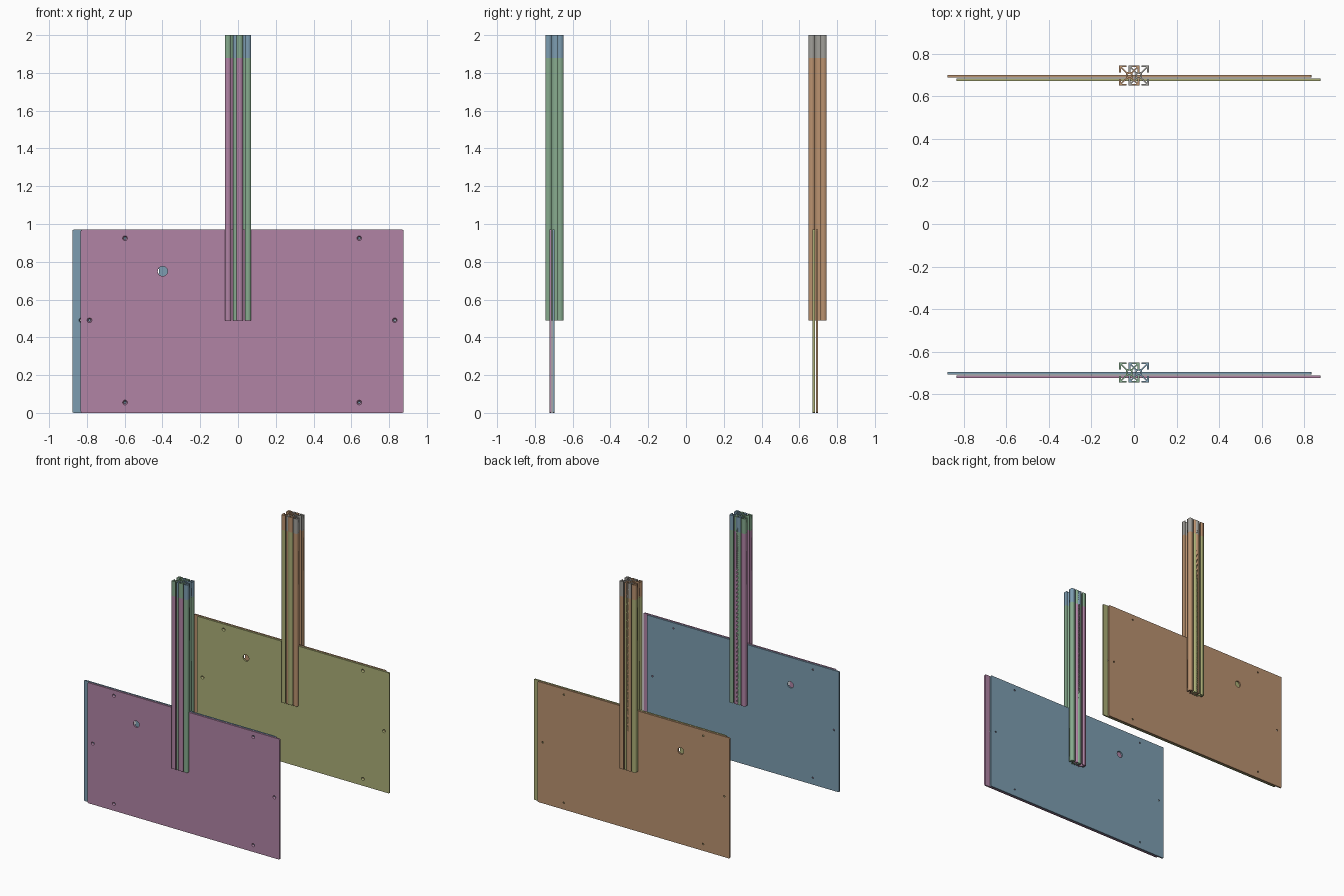
import bpy, bmesh, math
from mathutils import Matrix, Vector

cube = bpy.data.objects.get("Cube")
if cube:
    bpy.data.objects.remove(cube, do_unlink=True)


def material(name, rgb):
    """Flat material from 0-255 display values."""
    lin = [((c / 255 + 0.055) / 1.055) ** 2.4 for c in rgb] + [1.0]
    m = bpy.data.materials.new(name)
    m.use_nodes = True
    m.diffuse_color = lin
    m.node_tree.nodes["Principled BSDF"].inputs["Base Color"].default_value = lin
    return m


PINK = material("mauve pink", (177, 132, 165))
BLUE = material("steel blue", (125, 157, 177))
GREEN = material("sage green", (135, 171, 142))
OLIVE = material("olive", (172, 175, 119))
ORANGE = material("tan orange", (186, 146, 111))
GREY = material("warm grey", (161, 159, 153))


def add_object(name, mesh, mat, location=(0, 0, 0)):
    mesh.materials.clear()
    mesh.materials.append(mat)
    ob = bpy.data.objects.new(name, mesh)
    ob.location = location
    bpy.context.collection.objects.link(ob)
    return ob


# Slotted post cross-section: quarter outline turned around the axis
HALF, SLOT, LIP, CORE, WEB = 0.0475, 0.014, 0.008, 0.016, 0.005
inner = HALF - LIP
quarter = [(CORE, CORE - WEB), (inner, inner - WEB), (inner, SLOT),
           (HALF, SLOT), (HALF, HALF), (SLOT, HALF), (SLOT, inner),
           (inner - WEB, inner), (CORE - WEB, CORE)]


def post_loops():
    outline = []
    for q in range(4):
        turn = Matrix.Rotation(q * math.pi / 2, 2)
        outline += [turn @ Vector(p) for p in quarter]
    bore = [(0.009 * math.cos(a * math.pi / 8), 0.009 * math.sin(a * math.pi / 8))
            for a in range(16)]
    return [outline, bore]


def post_section(name, x, y, z0, z1, mat):
    """Extrude the slotted section between two heights."""
    curve = bpy.data.curves.new(name + "_profile", "CURVE")
    curve.dimensions = "2D"
    curve.fill_mode = "BOTH"
    curve.extrude = (z1 - z0) / 2
    for loop in post_loops():
        spline = curve.splines.new("POLY")
        spline.points.add(len(loop) - 1)
        for point, p in zip(spline.points, loop):
            point.co = (p[0], p[1], 0, 1)
        spline.use_cyclic_u = True
    temp = bpy.data.objects.new(name + "_temp", curve)
    bpy.context.collection.objects.link(temp)
    deps = bpy.context.evaluated_depsgraph_get()
    mesh = bpy.data.meshes.new_from_object(temp.evaluated_get(deps))
    bpy.data.objects.remove(temp, do_unlink=True)
    mesh.name = name
    add_object(name, mesh, mat, (x, y, (z0 + z1) / 2))


# Panel with countersunk screw holes and one cable hole
WIDTH, HEIGHT, THICK = 1.71, 0.97, 0.012
SCREWS = [(sx * 0.62, z) for sx in (-1, 1) for z in (0.055, 0.925)]
SCREWS += [(sx * 0.808, 0.49) for sx in (-1, 1)]


def panel(name, x, y, mat):
    bm = bmesh.new()
    bmesh.ops.create_cube(bm, size=1, matrix=Matrix.Translation((0, 0, HEIGHT / 2))
                          @ Matrix.Diagonal((WIDTH, THICK, HEIGHT, 1)))
    corners = [e for e in bm.edges
               if abs(e.verts[0].co.y - e.verts[1].co.y) > THICK / 2]
    bmesh.ops.bevel(bm, geom=corners, offset=0.008, segments=3, affect="EDGES",
                    profile=0.5)
    mesh = bpy.data.meshes.new(name)
    bm.to_mesh(mesh)
    bm.free()
    ob = add_object(name, mesh, mat, (x, y, 0))

    # Hole cutters, wide end towards the front
    bm = bmesh.new()
    holes = [(hx, hz, 0.016, 0.003) for hx, hz in SCREWS]
    holes.append((-0.421, 0.75, 0.026, 0.026))
    for hx, hz, front, back in holes:
        bmesh.ops.create_cone(bm, cap_ends=True, segments=24, radius1=front,
                              radius2=back, depth=THICK * 2,
                              matrix=Matrix.Translation((hx, 0, hz))
                              @ Matrix.Rotation(-math.pi / 2, 4, "X"))
    cut_mesh = bpy.data.meshes.new(name + "_holes")
    bm.to_mesh(cut_mesh)
    bm.free()
    cutter = add_object(name + "_holes", cut_mesh, mat, (x, y, 0))
    cutter.hide_render = True
    mod = ob.modifiers.new("holes", "BOOLEAN")
    mod.operation = "DIFFERENCE"
    mod.solver = "EXACT"
    mod.object = cutter
    deps = bpy.context.evaluated_depsgraph_get()
    cut = bpy.data.meshes.new_from_object(ob.evaluated_get(deps))
    ob.modifiers.clear()
    ob.data = cut
    cut.materials.clear()
    cut.materials.append(mat)
    bpy.data.objects.remove(cutter, do_unlink=True)


# Two identical stands, each a pair of staggered panels and posts
OFFSET = 0.022
FOOT, JOINT, TOP = 0.49, 1.88, 2.0
stands = [("front", -0.697, PINK, BLUE, GREEN, GREEN, BLUE),
          ("back", 0.697, OLIVE, ORANGE, ORANGE, ORANGE, GREY)]
for label, y, outer, inner_mat, right_cap, left_post, left_cap in stands:
    panel(label + "_outer_panel", OFFSET, y - 0.0205, outer)
    panel(label + "_inner_panel", -OFFSET, y - 0.004, inner_mat)
    post_section(label + "_right_post", -OFFSET, y, FOOT, JOINT, outer)
    post_section(label + "_right_post_cap", -OFFSET, y, JOINT, TOP, right_cap)
    post_section(label + "_left_post", OFFSET, y, FOOT, JOINT, left_post)
    post_section(label + "_left_post_cap", OFFSET, y, JOINT, TOP, left_cap)
